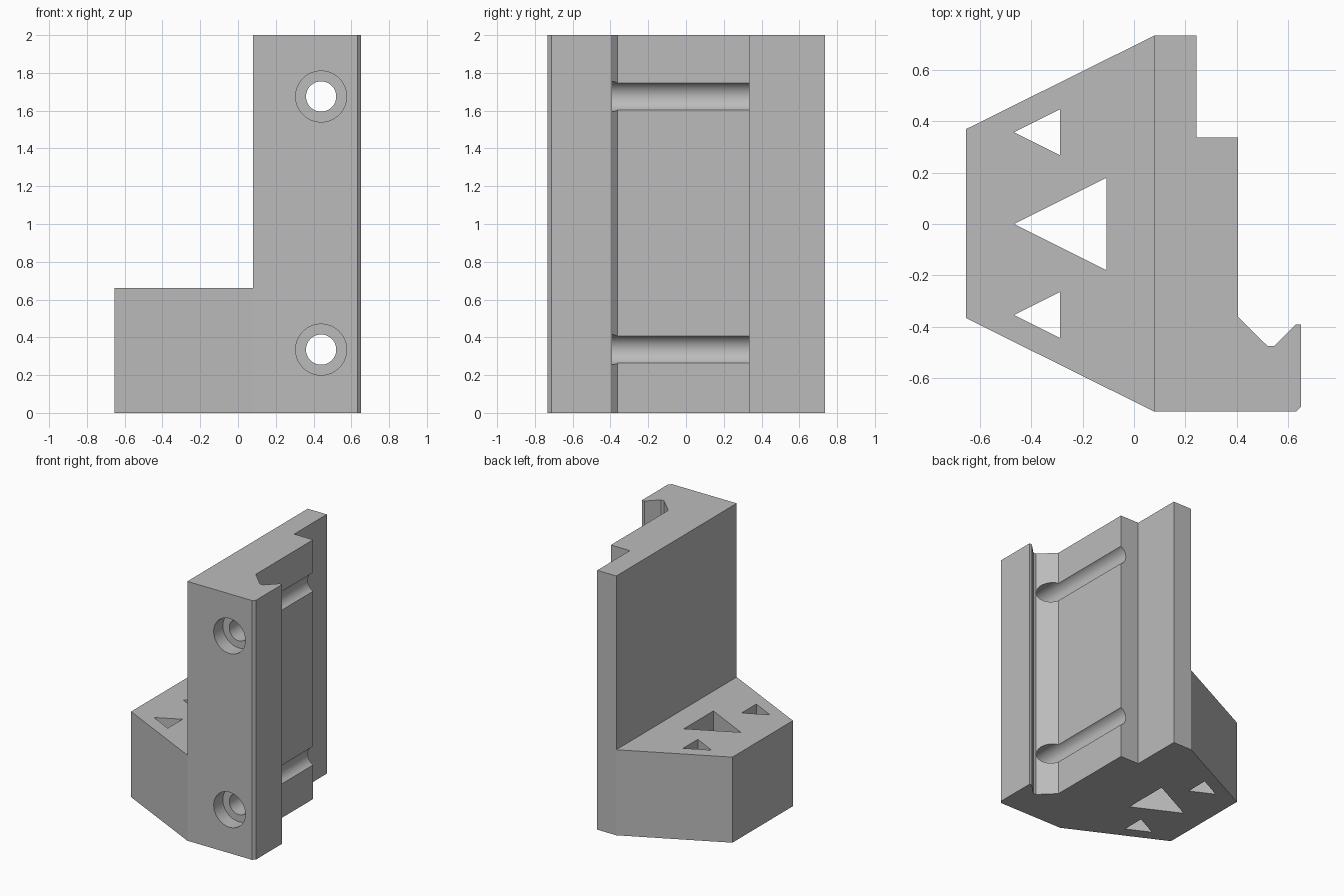
import bpy, bmesh, math
from mathutils import Matrix

cube = bpy.data.objects.get("Cube")
if cube:
    bpy.data.objects.remove(cube, do_unlink=True)

# Single plain grey material
grey = bpy.data.materials.new("plain grey")
grey.use_nodes = True
COLOUR = (0.5, 0.5, 0.5, 1)
grey.diffuse_color = COLOUR
grey.node_tree.nodes["Principled BSDF"].inputs["Base Color"].default_value = COLOUR


def finish(name, bm):
    bmesh.ops.recalc_face_normals(bm, faces=bm.faces)
    mesh = bpy.data.meshes.new(name)
    bm.to_mesh(mesh)
    bm.free()
    mesh.materials.append(grey)
    obj = bpy.data.objects.new(name, mesh)
    bpy.context.scene.collection.objects.link(obj)
    return obj


def prism(name, outline, bottom, top):
    bm = bmesh.new()
    face = bm.faces.new([bm.verts.new((x, y, bottom)) for x, y in outline])
    ext = bmesh.ops.extrude_face_region(bm, geom=[face])
    verts = [v for v in ext["geom"] if isinstance(v, bmesh.types.BMVert)]
    bmesh.ops.translate(bm, verts=verts, vec=(0, 0, top - bottom))
    return finish(name, bm)


def bore(name, radius, x, z, front, back):
    bm = bmesh.new()
    place = Matrix.Translation((x, (front + back) / 2, z)) @ Matrix.Rotation(math.pi / 2, 4, "X")
    bmesh.ops.create_cone(bm, cap_ends=True, segments=64, radius1=radius,
                          radius2=radius, depth=back - front, matrix=place)
    return finish(name, bm)


# Full-height bracket outline with the hooked front rail on the right
bracket = prism("bracket", [
    (-0.655, -0.367), (0.08, -0.732), (0.632, -0.732), (0.652, -0.712),
    (0.652, -0.392), (0.63, -0.392), (0.547, -0.475), (0.52, -0.475),
    (0.405, -0.362), (0.405, 0.337), (0.243, 0.337), (0.243, 0.735),
    (0.08, 0.735), (-0.655, 0.37)], 0, 2)

# Cutter that lowers the left side to a foot block
cutters = [prism("foot_step_cutter", [(-1, -1), (0.08, -1), (0.08, 1), (-1, 1)], 0.66, 2.2)]

# Triangular slots through the foot
for name, y, length in (("front", -0.355, 0.18), ("middle", 0, 0.36), ("back", 0.358, 0.18)):
    tip, base = -0.468, -0.468 + length
    cutters.append(prism(name + "_slot_cutter",
                         [(tip, y), (base, y - length / 2), (base, y + length / 2)], -0.1, 0.8))

# Bolt holes with counterbores
for name, z in (("lower", 0.335), ("upper", 1.675)):
    cutters.append(bore(name + "_bolt_cutter", 0.08, 0.44, z, -0.9, 0.5))
    cutters.append(bore(name + "_counterbore_cutter", 0.135, 0.44, z, -0.9, -0.62))

bpy.context.view_layer.objects.active = bracket
bracket.select_set(True)
for cutter in cutters:
    mod = bracket.modifiers.new(cutter.name, "BOOLEAN")
    mod.operation = "DIFFERENCE"
    mod.solver = "EXACT"
    mod.object = cutter
    bpy.ops.object.modifier_apply(modifier=mod.name)
    bpy.data.objects.remove(cutter, do_unlink=True)

bpy.ops.object.shade_smooth_by_angle(angle=math.radians(20))
